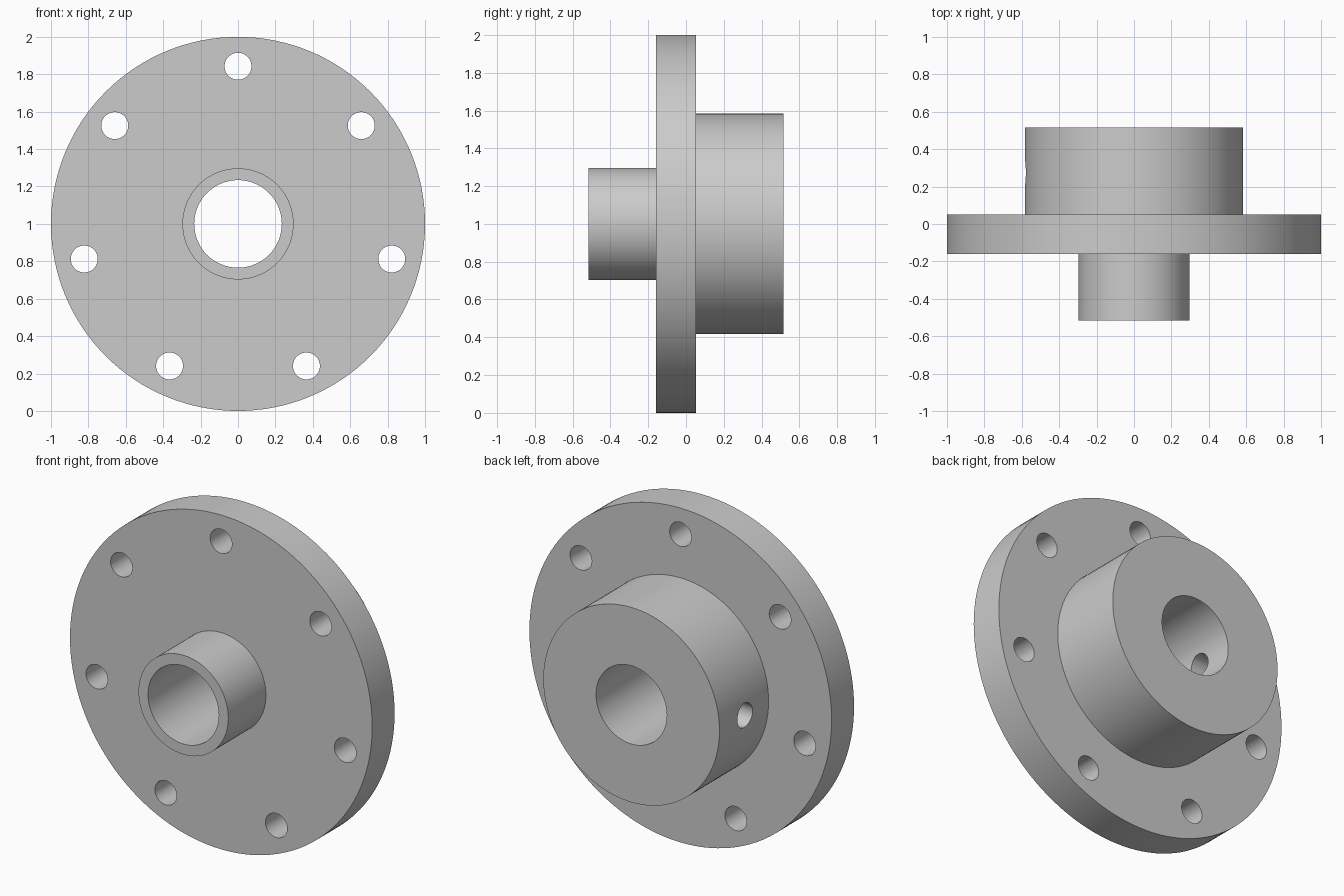
import bpy, bmesh, math
from mathutils import Matrix, Vector

cube = bpy.data.objects.get("Cube")
if cube:
    bpy.data.objects.remove(cube, do_unlink=True)

CENTRE = Vector((0, 0, 1))
SEGMENTS = 128
BORE, SPIGOT, HUB, FLANGE = 0.234, 0.297, 0.583, 1.0
FRONT, FLANGE_FRONT, FLANGE_BACK, BACK = -0.516, -0.16, 0.052, 0.516
HOLE_RADIUS, BOLT_CIRCLE, BOLT_COUNT = 0.072, 0.843, 7

steel = bpy.data.materials.new("steel_grey")
steel.use_nodes = True
colour = (0.6, 0.6, 0.6, 1)
steel.diffuse_color = colour
steel.node_tree.nodes["Principled BSDF"].inputs["Base Color"].default_value = colour


def make_object(name, bm):
    bmesh.ops.recalc_face_normals(bm, faces=bm.faces)
    mesh = bpy.data.meshes.new(name)
    bm.to_mesh(mesh)
    bm.free()
    mesh.materials.append(steel)
    obj = bpy.data.objects.new(name, mesh)
    bpy.context.collection.objects.link(obj)
    return obj


def add_cylinder(bm, middle, axis, length):
    turn = Vector((0, 0, 1)).rotation_difference(Vector(axis)).to_matrix().to_4x4()
    bmesh.ops.create_cone(bm, cap_ends=True, segments=48, radius1=HOLE_RADIUS,
                          radius2=HOLE_RADIUS, depth=length,
                          matrix=Matrix.Translation(middle) @ turn)


# Turned body: front spigot, flange, rear hub and through bore
profile = [(BORE, FRONT), (SPIGOT, FRONT), (SPIGOT, FLANGE_FRONT),
           (FLANGE, FLANGE_FRONT), (FLANGE, FLANGE_BACK), (HUB, FLANGE_BACK),
           (HUB, BACK), (BORE, BACK)]
bm = bmesh.new()
verts = [bm.verts.new((0, y, 1 + r)) for r, y in profile]
edges = [bm.edges.new((v, verts[i - 1])) for i, v in enumerate(verts)]
bmesh.ops.spin(bm, geom=verts + edges, cent=CENTRE, axis=(0, 1, 0),
               angle=math.tau, steps=SEGMENTS, use_merge=True)
bmesh.ops.remove_doubles(bm, verts=bm.verts, dist=1e-5)
body = make_object("flanged_hub", bm)

# Cutter: ring of bolt holes and one radial set-screw hole through the hub wall
bm = bmesh.new()
for i in range(BOLT_COUNT):
    a = math.tau * i / BOLT_COUNT
    offset = Vector((math.sin(a), 0, math.cos(a))) * BOLT_CIRCLE
    add_cylinder(bm, CENTRE + offset, (0, 1, 0), 0.8)
add_cylinder(bm, CENTRE + Vector((-0.4, 0.275, 0)), (1, 0, 0), 0.7)
cutter = make_object("hole_cutter", bm)
cutter.hide_render = True

drill = body.modifiers.new("drill_holes", "BOOLEAN")
drill.operation = "DIFFERENCE"
drill.solver = "EXACT"
drill.object = cutter

# Bake the holes, then smooth the round walls
bpy.ops.object.select_all(action="DESELECT")
body.select_set(True)
bpy.context.view_layer.objects.active = body
bpy.ops.object.modifier_apply(modifier=drill.name)
bpy.data.objects.remove(cutter, do_unlink=True)
bpy.ops.object.shade_smooth_by_angle(angle=math.radians(30))
